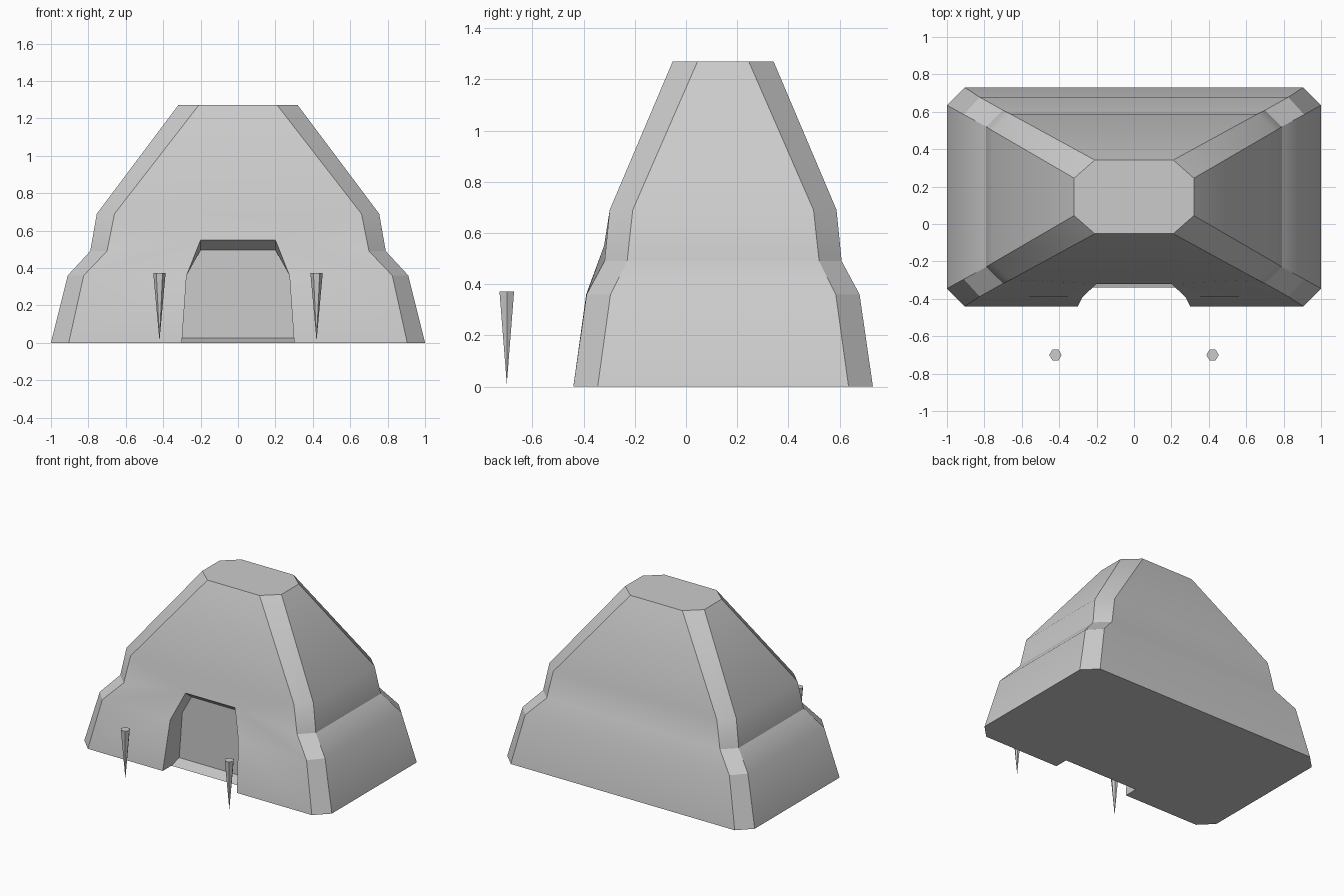
import bpy, bmesh, math

if "Cube" in bpy.data.objects:
    bpy.data.objects.remove(bpy.data.objects["Cube"])

# Tower body: octagonal rings (z, outer half x, inner half x, outer half y, inner half y)
RINGS = [(0.0, 1.0, 0.905, 0.585, 0.49),
         (0.36, 0.91, 0.825, 0.533, 0.44),
         (0.49, 0.79, 0.70, 0.463, 0.375),
         (0.69, 0.755, 0.66, 0.443, 0.353),
         (1.27, 0.32, 0.21, 0.197, 0.10)]
CY = 0.145


def finish(bm, name, angle=30):
    bmesh.ops.recalc_face_normals(bm, faces=bm.faces)
    mesh = bpy.data.meshes.new(name)
    bm.to_mesh(mesh)
    bm.free()
    ob = bpy.data.objects.new(name, mesh)
    bpy.context.collection.objects.link(ob)
    bpy.ops.object.select_all(action='DESELECT')
    ob.select_set(True)
    bpy.context.view_layer.objects.active = ob
    bpy.ops.object.shade_smooth_by_angle(angle=math.radians(angle))
    return ob


bm = bmesh.new()


def ring(z, ox, ix, oy, iy):
    half = [(ix, -oy), (ox, -iy), (ox, iy), (ix, oy)]
    pts = half + [(-x, y) for x, y in reversed(half)]
    return [bm.verts.new((x, y + CY, z)) for x, y in pts]


rings = [ring(*r) for r in RINGS]
for a, b in zip(rings, rings[1:]):
    for i in range(7):                      # every side except the front
        bm.faces.new((a[i], a[i + 1], b[i + 1], b[i]))
bm.faces.new(rings[-1])

# Doorway: mirrored front outline and recessed back outline
FRONT = [(0.30, -0.44, 0), (0.275, -0.39, 0.36), (0.20, -0.32, 0.55)]
BACK = [(0.30, -0.34, 0), (0.30, -0.25, 0.025), (0.275, -0.25, 0.36), (0.20, -0.25, 0.495)]
doors = {}
for s, c in ((1, 0), (-1, 7)):
    f = [bm.verts.new((s * x, y, z)) for x, y, z in FRONT]
    b = [bm.verts.new((s * x, y, z)) for x, y, z in BACK]
    doors[s] = (f, b)
    for k in range(2):                      # front wall beside the door
        bm.faces.new((rings[k][c], f[k], f[k + 1], rings[k + 1][c]))
    bm.faces.new((f[0], b[0], b[1], b[2], f[1]))    # jambs
    bm.faces.new((f[1], b[2], b[3], f[2]))
(fr, br), (fl, bl) = doors[1], doors[-1]
r2, r3, r4 = rings[2:]
for s, c, f in ((1, 0, fr), (-1, 7, fl)):   # front wall above the door
    bm.faces.new((r2[c], f[2], r3[c]))
bm.faces.new((fl[2], fr[2], r3[0], r3[7]))
bm.faces.new((r3[7], r3[0], r4[0], r4[7]))
bm.faces.new((fl[2], fr[2], br[3], bl[3]))  # lintel underside
for k in range(3):                          # sill and door panel
    bm.faces.new((br[k], bl[k], bl[k + 1], br[k + 1]))
bm.faces.new(rings[0] + [fl[0], bl[0], br[0], fr[0]])   # underside
finish(bm, "tower_body")

# Two hexagonal stakes pointing down in front of the door
for side, x in (("left", -0.42), ("right", 0.42)):
    bm = bmesh.new()
    tip = bm.verts.new((x, -0.70, 0.01))
    top = [bm.verts.new((x + 0.033 * math.cos(i * math.pi / 3),
                         -0.70 + 0.033 * math.sin(i * math.pi / 3), 0.372)) for i in range(6)]
    bm.faces.new(top)
    for i in range(6):
        bm.faces.new((tip, top[i], top[(i + 1) % 6]))
    finish(bm, side + "_stake")
